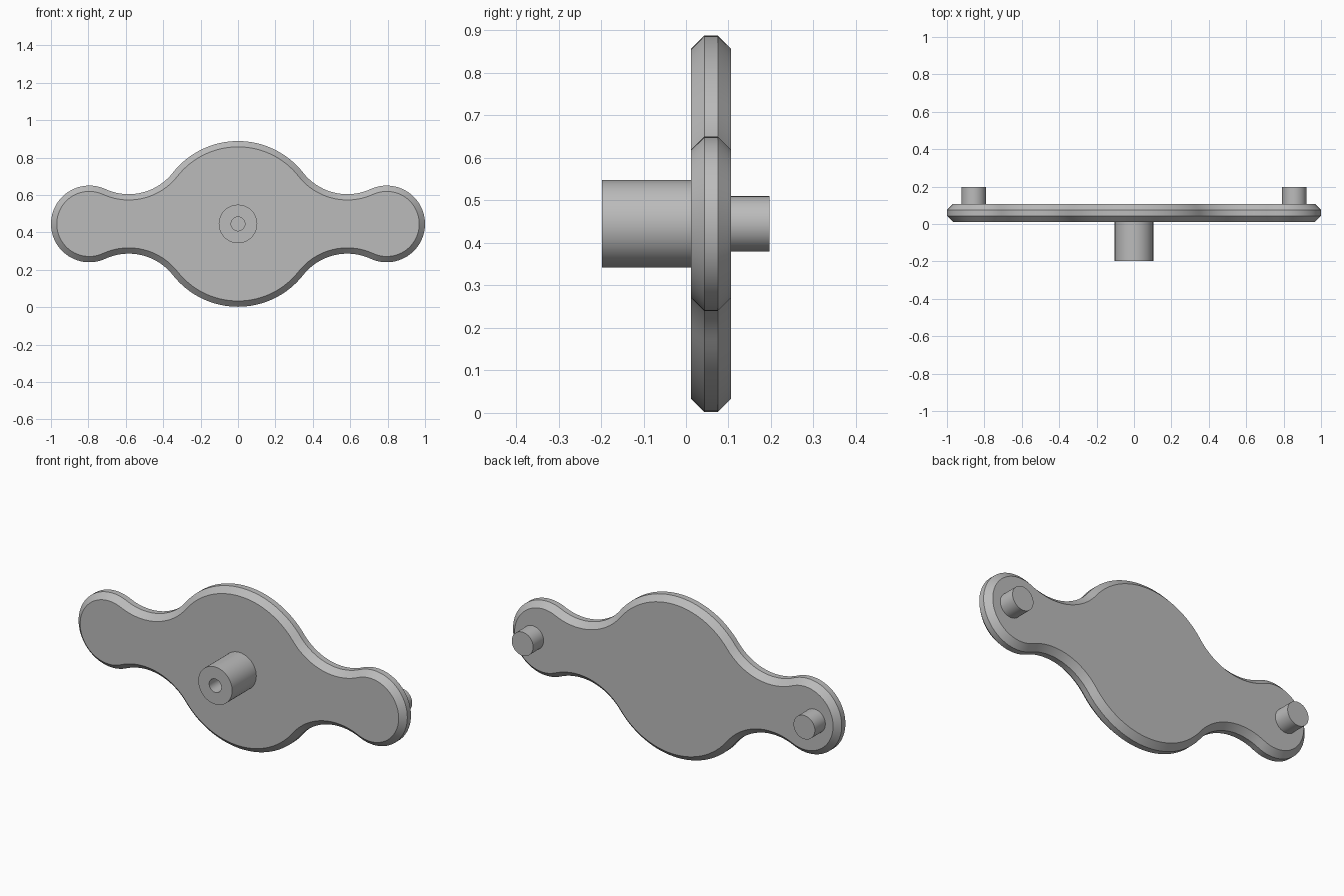
import bpy, bmesh
from math import atan2, sqrt, pi, cos, sin
from mathutils import Vector

cube = bpy.data.objects.get("Cube")
if cube:
    bpy.data.objects.remove(cube, do_unlink=True)

grey = bpy.data.materials.new("plain grey")
grey.use_nodes = True
grey.diffuse_color = (0.5, 0.5, 0.5, 1)
grey.node_tree.nodes["Principled BSDF"].inputs["Base Color"].default_value = (0.5, 0.5, 0.5, 1)

MID_Z = 0.445       # height of the long axis
HUB_R = 0.443       # large central disc
LOBE_R = 0.205      # end lobes
LOBE_X = 0.795
FILLET_R = 0.3      # concave waist arcs


def finish(name, bm, angle=0.4):
    bmesh.ops.recalc_face_normals(bm, faces=bm.faces)
    mesh = bpy.data.meshes.new(name)
    bm.to_mesh(mesh)
    bm.free()
    mesh.materials.append(grey)
    ob = bpy.data.objects.new(name, mesh)
    bpy.context.collection.objects.link(ob)
    bpy.ops.object.select_all(action='DESELECT')
    ob.select_set(True)
    bpy.context.view_layer.objects.active = ob
    bpy.ops.object.shade_smooth_by_angle(angle=angle)
    return ob


def loft(name, rings):
    """Skin matching rings of points and cap both ends."""
    bm = bmesh.new()
    loops = [[bm.verts.new(p) for p in ring] for ring in rings]
    n = len(loops[0])
    for a, b in zip(loops, loops[1:]):
        for i in range(n):
            j = (i + 1) % n
            bm.faces.new((a[i], a[j], b[j], b[i]))
    bm.faces.new(loops[0])
    bm.faces.new(loops[-1])
    return finish(name, bm)


def arc(cx, cz, r, start, end, steps):
    return [Vector((cx + r * cos(t), cz + r * sin(t)))
            for t in (start + (end - start) * i / steps for i in range(steps + 1))]


def outline(inset):
    """Disc, tangent waist arcs and lobes, shrunk evenly by inset."""
    d1, d2 = HUB_R + FILLET_R, LOBE_R + FILLET_R
    fx = (d1 ** 2 - d2 ** 2 + LOBE_X ** 2) / (2 * LOBE_X)
    fz = sqrt(d1 ** 2 - fx ** 2)
    hub_a = atan2(fz, fx)
    lobe_a = atan2(fz, fx - LOBE_X)
    # upper right quarter, from the tip of the lobe to the top of the disc
    quarter = arc(LOBE_X, 0, LOBE_R - inset, 0, lobe_a, 24)
    quarter += arc(fx, fz, FILLET_R + inset, lobe_a - pi, hub_a - pi, 20)[1:]
    quarter += arc(0, 0, HUB_R - inset, hub_a, pi / 2, 16)[1:]
    half = quarter + [Vector((-p.x, p.y)) for p in reversed(quarter[:-1])]
    return half + [Vector((p.x, -p.y)) for p in reversed(half[1:-1])]


def plate_ring(inset, y):
    return [(p.x, y, p.y + MID_Z) for p in outline(inset)]


def circle_ring(x, r, y):
    return [(p.x, y, p.y) for p in arc(x, MID_Z, r, 0, 2 * pi, 48)[:-1]]


# Chamfered plate
BEVEL = 0.031
loft("plate", [plate_ring(BEVEL, 0.012), plate_ring(0, 0.043),
               plate_ring(0, 0.075), plate_ring(BEVEL, 0.106)])

# Front shaft with a blind bore
loft("front_shaft", [circle_ring(0, 0.103, 0.012), circle_ring(0, 0.103, -0.198),
                     circle_ring(0, 0.037, -0.198), circle_ring(0, 0.037, 0.0)])

# Rear pins, one on each lobe
for side, x in (("left", 0.857), ("right", -0.857)):
    loft(side + "_rear_pin", [circle_ring(x, 0.065, 0.1), circle_ring(x, 0.065, 0.197)])
